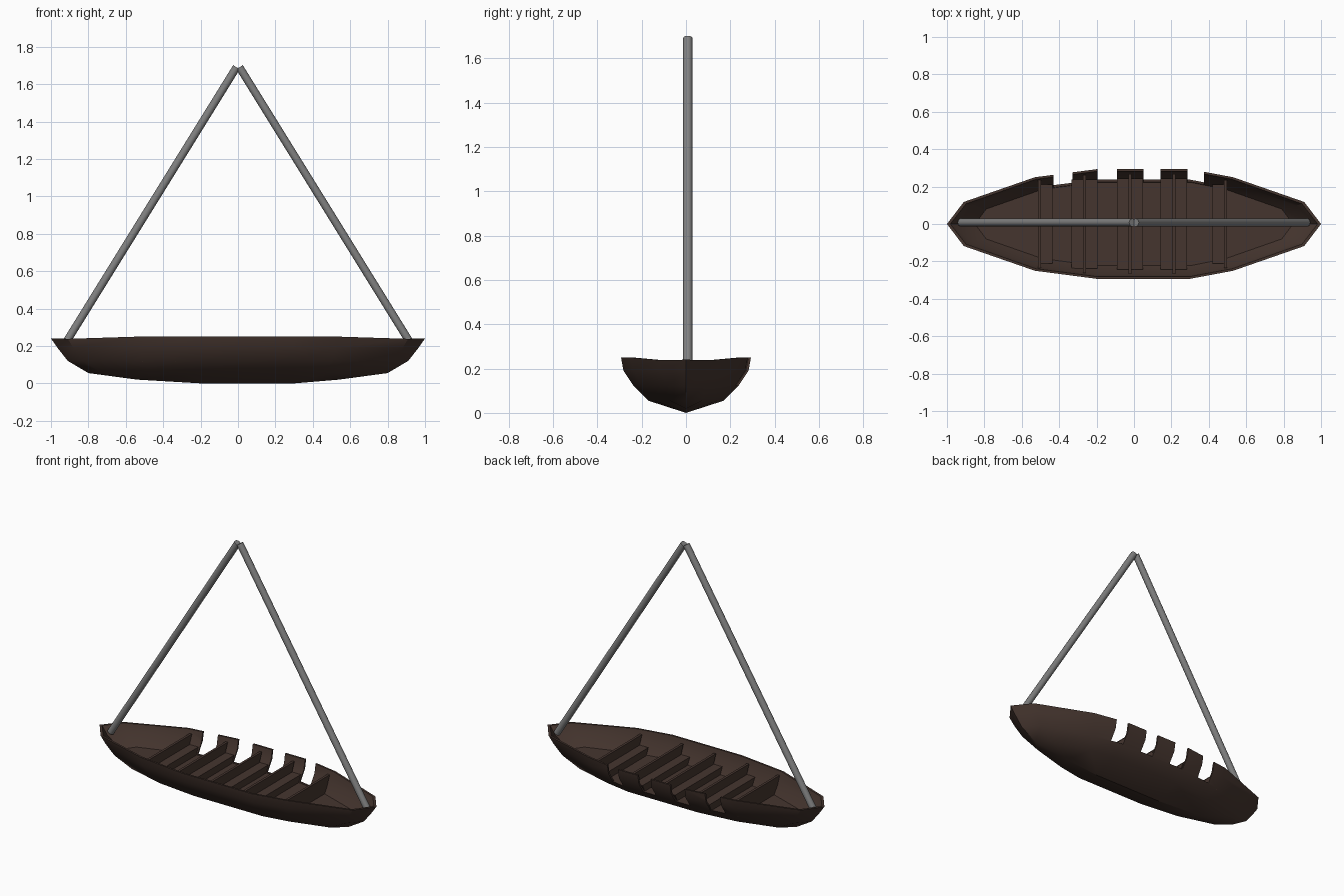
import bpy, bmesh, math
from mathutils import Vector

if "Cube" in bpy.data.objects:
    bpy.data.objects.remove(bpy.data.objects["Cube"])


def material(name, rgb):
    m = bpy.data.materials.new(name)
    m.diffuse_color = (*rgb, 1)
    m.use_nodes = True
    m.node_tree.nodes["Principled BSDF"].inputs["Base Color"].default_value = m.diffuse_color
    return m


WOOD = material("dark_brown_wood", (0.06, 0.036, 0.028))
STEEL = material("grey_steel", (0.22, 0.22, 0.22))


def finish(bm, name, mat):
    bmesh.ops.recalc_face_normals(bm, faces=bm.faces)
    me = bpy.data.meshes.new(name)
    bm.to_mesh(me)
    bm.free()
    me.materials.append(mat)
    ob = bpy.data.objects.new(name, me)
    bpy.context.collection.objects.link(ob)
    return ob


def smooth(ob, angle):
    bpy.ops.object.select_all(action='DESELECT')
    bpy.context.view_layer.objects.active = ob
    ob.select_set(True)
    bpy.ops.object.shade_smooth_by_angle(angle=math.radians(angle))


def prism(name, x0, x1, section, mat):
    """Extrude a (y, z) section from x0 to x1."""
    bm = bmesh.new()
    a = [bm.verts.new((x0, y, z)) for y, z in section]
    b = [bm.verts.new((x1, y, z)) for y, z in section]
    n = len(section)
    bm.faces.new(a)
    bm.faces.new(b)
    for i in range(n):
        bm.faces.new((a[i], a[(i + 1) % n], b[(i + 1) % n], b[i]))
    return finish(bm, name, mat)


def ring(bm, quarter):
    """Mirror tip-to-middle points into a closed 14 point loop, nose first."""
    right = [(x + (0.05 if i == 3 else 0), y, z) for i, (x, y, z) in enumerate(quarter)]
    left = [(-x + (0.05 if i == 3 else 0), y, z) for i, (x, y, z) in enumerate(quarter)]
    half = right + left[::-1]
    pts = half + [(x, -y, z) for x, y, z in half[-2:0:-1]]
    return [bm.verts.new(p) for p in pts]


# Hull: outer rings from the keel side up, then inner rings down to the floor
levels = [
    [(0.80, 0, 0.055), (0.72, 0.07, 0.055), (0.47, 0.14, 0.055), (0.25, 0.17, 0.055)],
    [(0.91, 0, 0.12), (0.83, 0.09, 0.12), (0.50, 0.197, 0.12), (0.25, 0.235, 0.12)],
    [(0.965, 0, 0.19), (0.88, 0.11, 0.19), (0.52, 0.238, 0.19), (0.25, 0.282, 0.19)],
    [(1.0, 0, 0.24), (0.91, 0.118, 0.238), (0.53, 0.25, 0.25), (0.25, 0.293, 0.25)],
    [(0.982, 0, 0.24), (0.898, 0.108, 0.238), (0.525, 0.239, 0.25), (0.25, 0.281, 0.25)],
    [(0.945, 0, 0.19), (0.865, 0.098, 0.19), (0.515, 0.226, 0.19), (0.25, 0.27, 0.19)],
    [(0.85, 0, 0.12), (0.79, 0.08, 0.12), (0.49, 0.185, 0.12), (0.25, 0.223, 0.12)],
]
bm = bmesh.new()
rings = [ring(bm, q) for q in levels]
for a, b in zip(rings, rings[1:]):
    for i in range(14):
        j = (i + 1) % 14
        bm.faces.new((a[i], a[j], b[j], b[i]))
bm.faces.new(rings[-1])
# keel bottom
r = rings[0]
k = [bm.verts.new(p) for p in ((0.54, 0, 0.02), (0.30, 0, 0), (-0.20, 0, 0), (-0.54, 0, 0.02))]
for s in (1, -1):
    p = [r[(s * i) % 14] for i in range(8)]
    for f in ((p[0], p[1], k[0]), (p[1], p[2], k[0]), (p[2], p[3], k[1], k[0]),
              (p[3], p[4], k[2], k[1]), (p[4], p[5], k[3], k[2]),
              (p[5], p[6], k[3]), (p[6], p[7], k[3])):
        bm.faces.new(f)
hull = finish(bm, "hull", WOOD)

# Entrance gaps cut in the rear side wall
for x0, x1 in ((-0.43, -0.33), (-0.195, -0.09), (0.05, 0.143), (0.287, 0.373)):
    cut = prism("gap_cutter", x0, x1, [(0.14, 0.123), (0.4, 0.123), (0.4, 0.4), (0.14, 0.4)], WOOD)
    cut.hide_render = True
    bpy.context.view_layer.objects.active = hull
    mod = hull.modifiers.new("gap", 'BOOLEAN')
    mod.operation, mod.solver, mod.object = 'DIFFERENCE', 'EXACT', cut
    bpy.ops.object.modifier_apply(modifier=mod.name)
    bpy.data.objects.remove(cut)
smooth(hull, 32)


def trapezoid(low, high, top):
    return [(-low, 0.115), (low, 0.115), (high, top), (-high, top)]


# Benches: backrest in the middle, seat on one or both sides
for i, (x, w, sides) in enumerate(((-0.505, 0.19, (1,)), (-0.265, 0.217, (-1, 1)),
                                   (-0.022, 0.222, (-1, 1)), (0.213, 0.222, (-1, 1)),
                                   (0.49, 0.19, (-1,)))):
    prism(f"backrest_{i + 1}", x - 0.008, x + 0.008, trapezoid(w, w + 0.045, 0.225), WOOD)
    for s in sides:
        x0, x1 = sorted((x + s * 0.008, x + s * 0.07))
        prism(f"seat_{i + 1}_{'right' if s > 0 else 'left'}", x0, x1,
              trapezoid(w - 0.003, w + 0.022, 0.165), WOOD)

# Swing arms
for s, side in ((-1, "left"), (1, "right")):
    a, b = Vector((s * 0.925, 0.008, 0.21)), Vector((s * 0.008, 0.008, 1.69))
    d = b - a
    bpy.ops.mesh.primitive_cylinder_add(vertices=16, radius=0.021, depth=d.length, location=(a + b) / 2)
    arm = bpy.context.object
    arm.name = f"{side}_swing_arm"
    arm.rotation_euler = d.to_track_quat('Z', 'Y').to_euler()
    arm.data.materials.append(STEEL)
    smooth(arm, 35)
